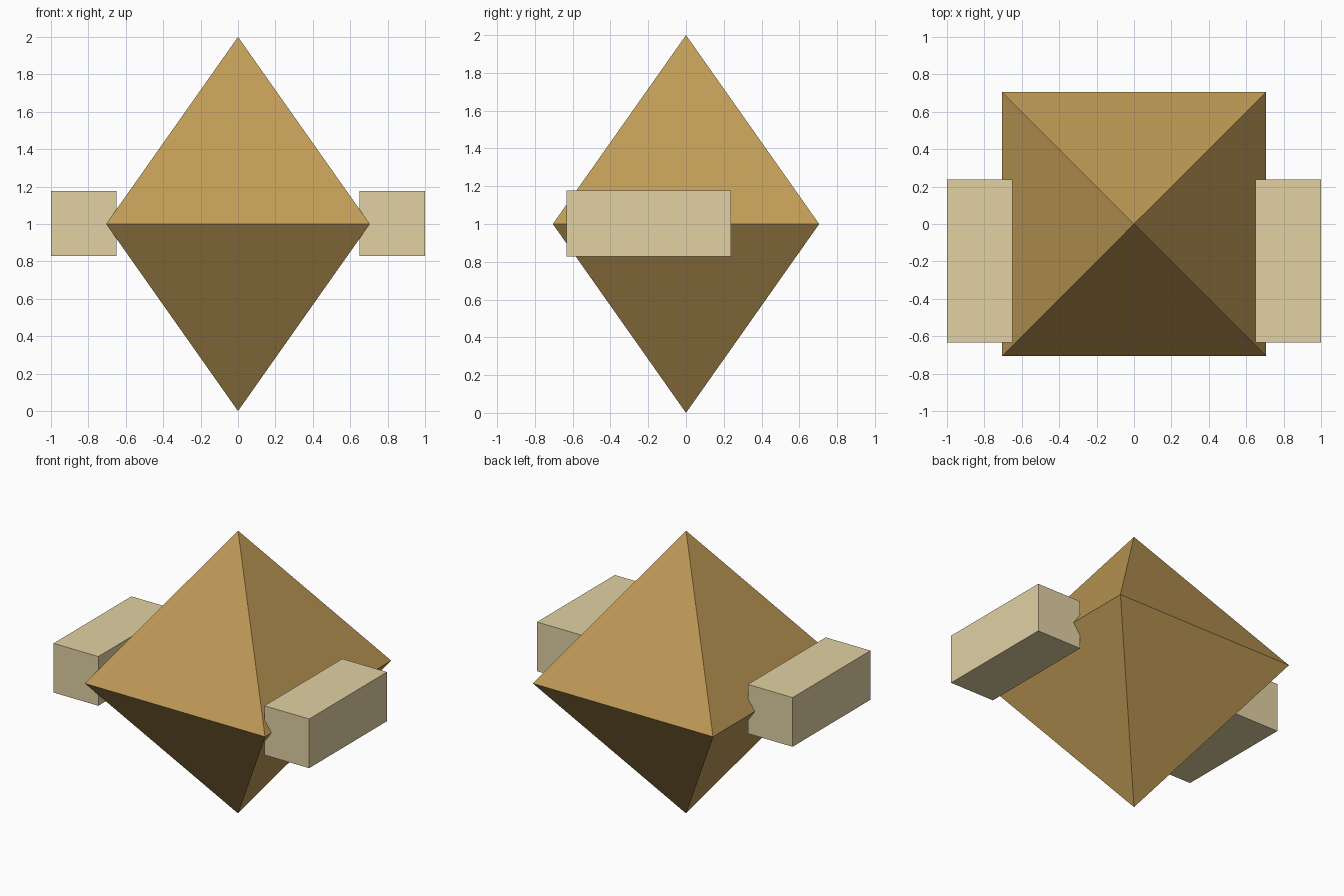
import bpy
import bmesh
from mathutils import Matrix

cube = bpy.data.objects.get("Cube")
if cube:
    bpy.data.objects.remove(cube, do_unlink=True)


def make_material(name, rgb):
    mat = bpy.data.materials.new(name)
    mat.use_nodes = True
    colour = (*rgb, 1)
    mat.diffuse_color = colour
    mat.node_tree.nodes["Principled BSDF"].inputs["Base Color"].default_value = colour
    return mat


def add_object(name, bm, mat):
    bmesh.ops.recalc_face_normals(bm, faces=bm.faces)
    mesh = bpy.data.meshes.new(name)
    bm.to_mesh(mesh)
    bm.free()
    mesh.materials.append(mat)
    obj = bpy.data.objects.new(name, mesh)
    bpy.context.collection.objects.link(obj)
    return obj


ochre = make_material("ochre", (0.53, 0.33, 0.095))
sand = make_material("sand", (0.75, 0.635, 0.37))

# Eight-sided body: a square ring joined to a point above and below
bm = bmesh.new()
half = 0.705
ring = [bm.verts.new((x * half, y * half, 1))
        for x, y in ((-1, -1), (1, -1), (1, 1), (-1, 1))]
for height in (0, 2):
    tip = bm.verts.new((0, 0, height))
    for i, corner in enumerate(ring):
        bm.faces.new((corner, ring[(i + 1) % 4], tip))
add_object("body", bm, ochre)

# Side blocks, set forward and biting slightly into the body's side edges
for side, name in ((1, "left_block"), (-1, "right_block")):
    bm = bmesh.new()
    bmesh.ops.create_cube(bm, size=1, matrix=Matrix.Diagonal((0.35, 0.87, 0.348, 1)))
    block = add_object(name, bm, sand)
    block.location = (side * 0.825, -0.198, 1.003)
